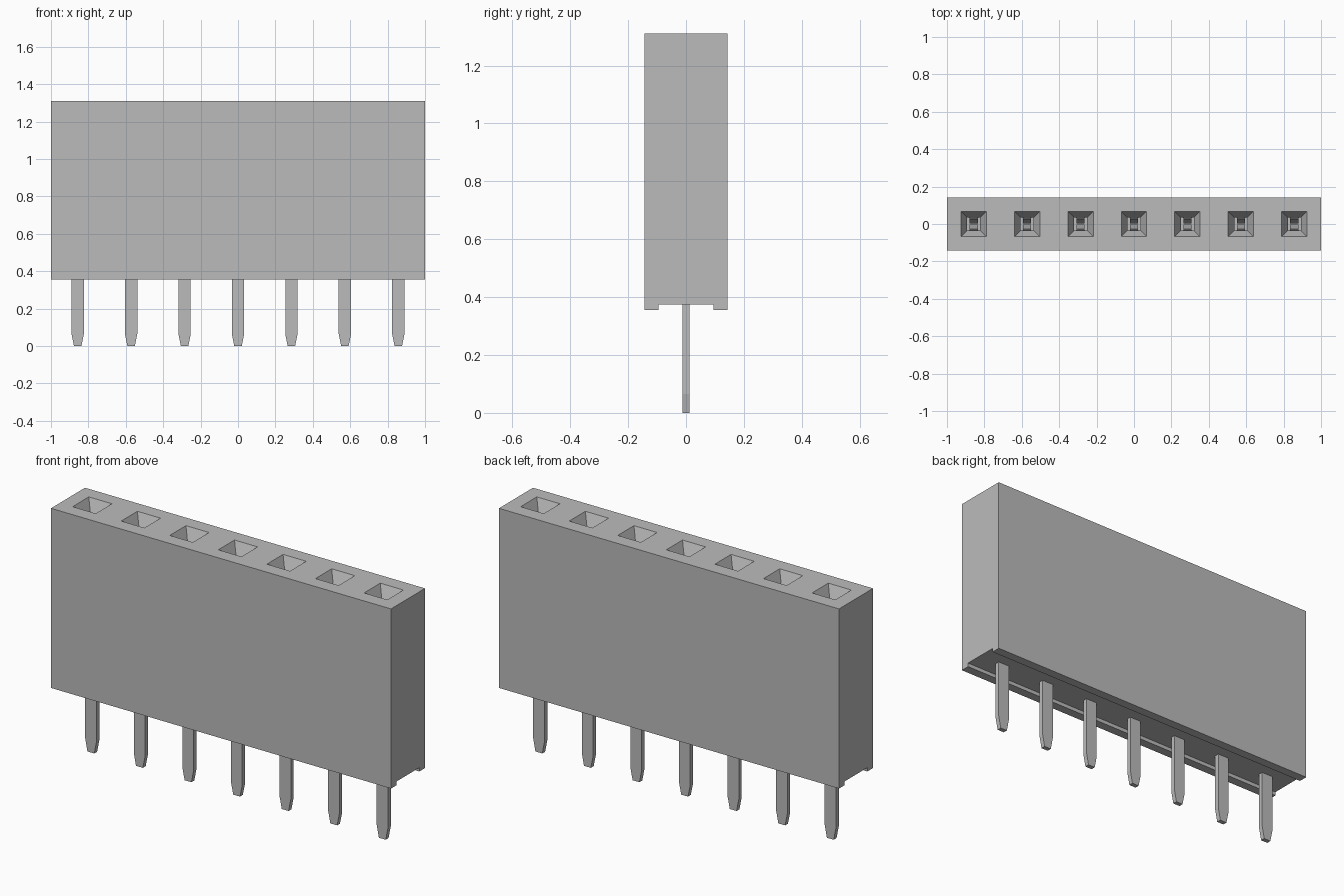
import bpy
import bmesh

default = bpy.data.objects.get("Cube")
if default:
    bpy.data.objects.remove(default, do_unlink=True)

COUNT = 7
PITCH = 2 / COUNT
TOP, BOTTOM, GROOVE = 1.31, 0.355, 0.375
HALF_DEPTH, RAIL_INNER = 0.143, 0.095
PIN_X = [(i - (COUNT - 1) / 2) * PITCH for i in range(COUNT)]

grey = bpy.data.materials.new("neutral_grey")
grey.use_nodes = True
colour = (0.5, 0.5, 0.5, 1)
grey.diffuse_color = colour
grey.node_tree.nodes["Principled BSDF"].inputs["Base Color"].default_value = colour


def make_object(name, bm):
    bmesh.ops.recalc_face_normals(bm, faces=bm.faces)
    mesh = bpy.data.meshes.new(name)
    bm.to_mesh(mesh)
    bm.free()
    mesh.materials.append(grey)
    obj = bpy.data.objects.new(name, mesh)
    bpy.context.collection.objects.link(obj)
    return obj


def loft(bm, rings):
    """Skin a closed solid through rings of equal point count."""
    loops = [[bm.verts.new(p) for p in ring] for ring in rings]
    n = len(loops[0])
    for a, b in zip(loops, loops[1:]):
        for i in range(n):
            j = (i + 1) % n
            bm.faces.new((a[i], a[j], b[j], b[i]))
    bm.faces.new(loops[0][::-1])
    bm.faces.new(loops[-1])


def rect(cx, hx, hy, z):
    return [(cx - hx, -hy, z), (cx + hx, -hy, z), (cx + hx, hy, z), (cx - hx, hy, z)]


# Housing: one end profile with a groove underneath, swept along x
half = [(RAIL_INNER, GROOVE), (RAIL_INNER, BOTTOM), (HALF_DEPTH, BOTTOM), (HALF_DEPTH, TOP)]
profile = half + [(-y, z) for y, z in reversed(half)]
bm = bmesh.new()
loft(bm, [[(x, y, z) for y, z in profile] for x in (-1, 1)])
housing = make_object("housing", bm)

# Sockets: flared mouths above square shafts, cut from the housing
bm = bmesh.new()
for x in PIN_X:
    loft(bm, [rect(x, 0.035, 0.035, 0.6), rect(x, 0.035, 0.035, TOP - 0.07),
              rect(x, 0.068, 0.068, TOP), rect(x, 0.068, 0.068, TOP + 0.05)])
cutter = make_object("socket_cutter", bm)
cutter.hide_render = True
cut = housing.modifiers.new("sockets", "BOOLEAN")
cut.operation = "DIFFERENCE"
cut.solver = "EXACT"
cut.object = cutter
bpy.context.view_layer.objects.active = housing
bpy.ops.object.modifier_apply(modifier=cut.name)
bpy.data.objects.remove(cutter, do_unlink=True)

# Pins with tapered tips, and sprung contact leaves inside the sockets
leaf = [(0.034, 0.6), (0.008, 1.12), (0.032, 1.22)]
for number, x in enumerate(PIN_X, 1):
    bm = bmesh.new()
    loft(bm, [rect(x, 0.02, 0.012, 0), rect(x, 0.033, 0.012, 0.065),
              rect(x, 0.033, 0.012, GROOVE + 0.02)])
    make_object(f"pin_{number}", bm)

    bm = bmesh.new()
    for side in (-1, 1):
        loft(bm, [[(x - 0.022, side * y, z), (x + 0.022, side * y, z),
                   (x + 0.022, side * (y - 0.006), z), (x - 0.022, side * (y - 0.006), z)]
                  for y, z in leaf])
    make_object(f"contact_{number}", bm)
